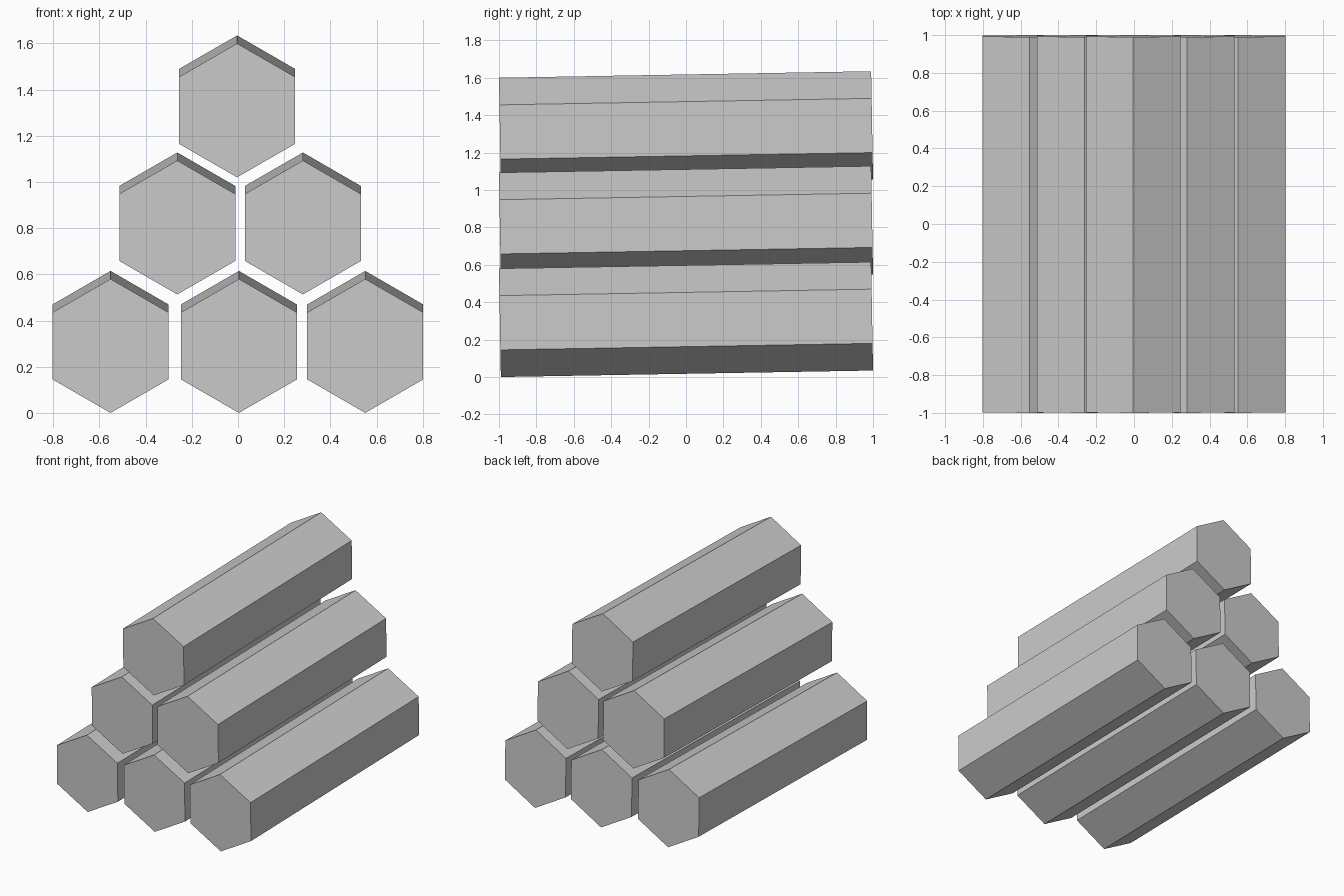
import bpy, math

if "Cube" in bpy.data.objects:
    bpy.data.objects.remove(bpy.data.objects["Cube"])

RADIUS = 0.29
TILT = math.radians(1.0)
# Overall depth is 2 units once each log is tilted
LENGTH = (2 - 2 * RADIUS * math.sin(TILT)) / math.cos(TILT)
RISE = LENGTH / 2 * math.sin(TILT)
BASE = RADIUS * math.cos(TILT) + RISE


def hex_log(name, x, z):
    """Six-sided log lying along y, corner up, back end slightly raised."""
    bpy.ops.mesh.primitive_cylinder_add(
        vertices=6, radius=RADIUS, depth=LENGTH,
        location=(x, 0, z), rotation=(math.radians(90) + TILT, 0, 0))
    bpy.context.object.name = name


# Pyramid stack: (row name, height above bottom row, x positions)
rows = [
    ("bottom_log", 0.0, (-0.552, 0.004, 0.551)),
    ("middle_log", 0.513, (-0.263, 0.281)),
    ("top_log", 1.02, (-0.004,)),
]
for name, dz, xs in rows:
    for i, x in enumerate(xs, 1):
        hex_log(f"{name}_{i}", x, BASE + dz)
